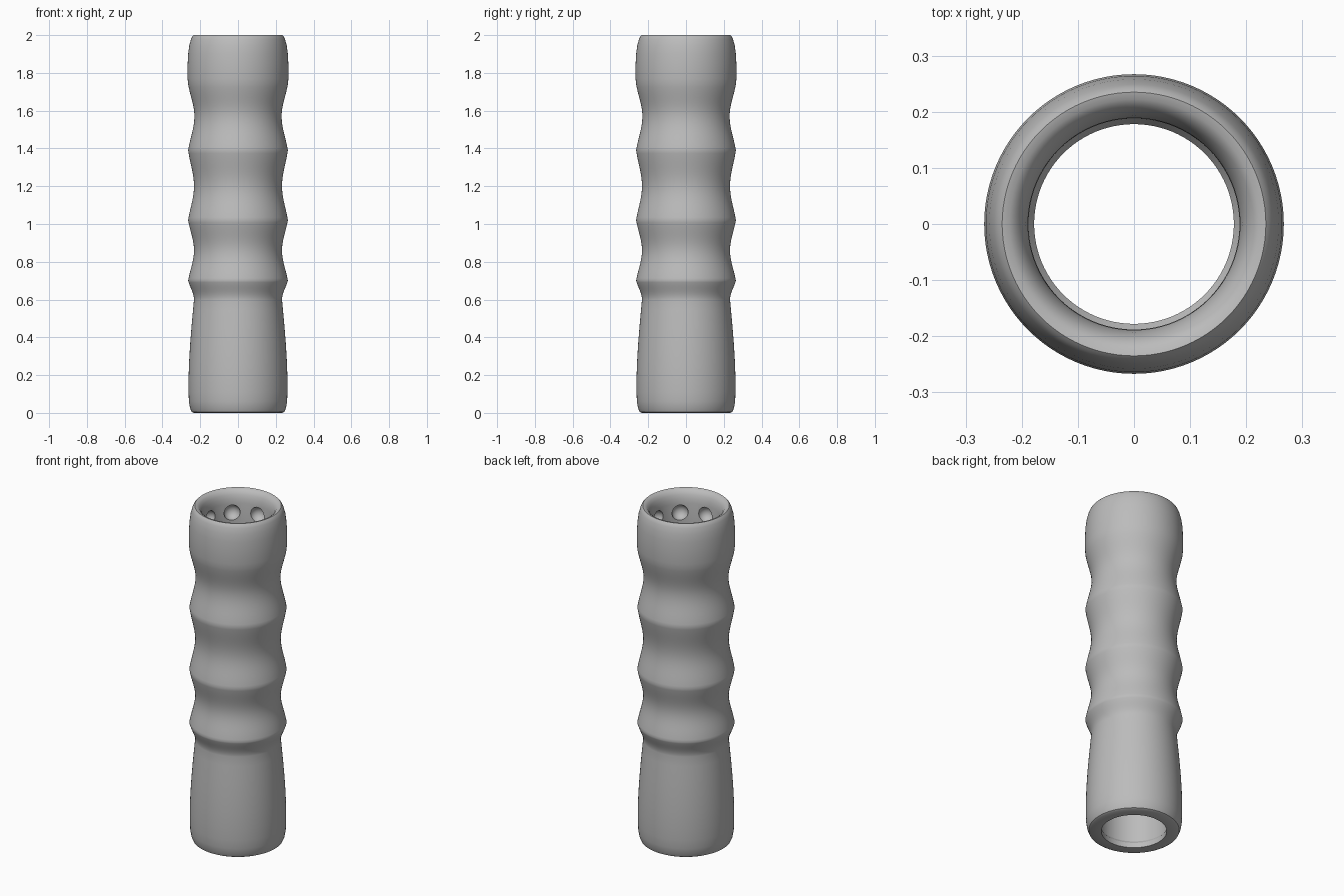
import bpy, bmesh, math
from mathutils import Matrix, Vector

if "Cube" in bpy.data.objects:
    bpy.data.objects.remove(bpy.data.objects["Cube"])

SEGMENTS = 96

# Single grey material
grey = bpy.data.materials.new("plain grey")
grey.use_nodes = True
colour = (0.5, 0.5, 0.5, 1)
grey.diffuse_color = colour
grey.node_tree.nodes["Principled BSDF"].inputs["Base Color"].default_value = colour


def ease(start, end, steps=12):
    """Points between a ridge and a groove: rounded groove, tighter ridge."""
    (r0, z0), (r1, z1) = start, end
    ridge_first = r0 > r1
    high, low = max(r0, r1), min(r0, r1)
    points = []
    for i in range(1, steps + 1):
        t = i / steps
        d = 1 - t if ridge_first else t      # 0 in the groove, 1 on the ridge
        s = 0.45 * d * d + 0.55 * (1 - math.cos(math.pi * d)) / 2
        points.append((low + (high - low) * s, z0 + (z1 - z0) * t))
    return points


# Outer wall: rounded foot, tapering lower sleeve
profile = [(0.178, 0), (0.235, 0), (0.246, 0.006), (0.254, 0.025), (0.260, 0.06),
           (0.262, 0.11), (0.262, 0.18), (0.259, 0.27), (0.253, 0.37),
           (0.245, 0.47), (0.238, 0.545), (0.233, 0.60)]

# Finger grooves and ridges
for key in [(0.264, 0.70), (0.233, 0.86), (0.264, 1.02), (0.233, 1.20),
            (0.264, 1.39), (0.231, 1.57), (0.264, 1.74)]:
    profile += ease(profile[-1], key)

# Collar, rounded rim, bore and the lip at the foot of the bore
profile += [(0.267, 1.77), (0.267, 1.84), (0.264, 1.90), (0.258, 1.945),
            (0.249, 1.978), (0.242, 1.993), (0.235, 2.0),
            (0.222, 1.997), (0.210, 1.988), (0.200, 1.972), (0.193, 1.95),
            (0.189, 1.925), (0.188, 1.81), (0.188, 0.045), (0.178, 0.03)]

# Spin the closed profile about z
bm = bmesh.new()
rings = []
for r, z in profile:
    rings.append([bm.verts.new((r * math.cos(a), r * math.sin(a), z))
                  for a in (math.tau * i / SEGMENTS for i in range(SEGMENTS))])
for k, ring in enumerate(rings):
    upper = rings[(k + 1) % len(rings)]
    for i in range(SEGMENTS):
        j = (i + 1) % SEGMENTS
        bm.faces.new((ring[i], ring[j], upper[j], upper[i]))
bmesh.ops.recalc_face_normals(bm, faces=bm.faces[:])
mesh = bpy.data.meshes.new("grip_tube")
bm.to_mesh(mesh)
bm.free()
mesh.materials.append(grey)
grip = bpy.data.objects.new("grip_tube", mesh)
bpy.context.collection.objects.link(grip)

# Eight round dimples inside the bore, just below the rim
bm = bmesh.new()
for i in range(8):
    a = math.tau * i / 8
    place = Matrix.Translation(Vector((0.188 * math.cos(a), 0.188 * math.sin(a), 1.87)))
    bmesh.ops.create_uvsphere(bm, u_segments=24, v_segments=16, radius=0.045, matrix=place)
cut_mesh = bpy.data.meshes.new("dimple_cutter")
bm.to_mesh(cut_mesh)
bm.free()
cut_mesh.materials.append(grey)
cutter = bpy.data.objects.new("dimple_cutter", cut_mesh)
cutter.hide_render = True
bpy.context.collection.objects.link(cutter)

boolean = grip.modifiers.new("dimples", "BOOLEAN")
boolean.operation = "DIFFERENCE"
boolean.solver = "EXACT"
boolean.object = cutter

bpy.ops.object.select_all(action="DESELECT")
grip.select_set(True)
bpy.context.view_layer.objects.active = grip
bpy.ops.object.modifier_apply(modifier="dimples")
bpy.data.objects.remove(cutter)
bpy.ops.object.shade_smooth_by_angle(angle=math.radians(30))
